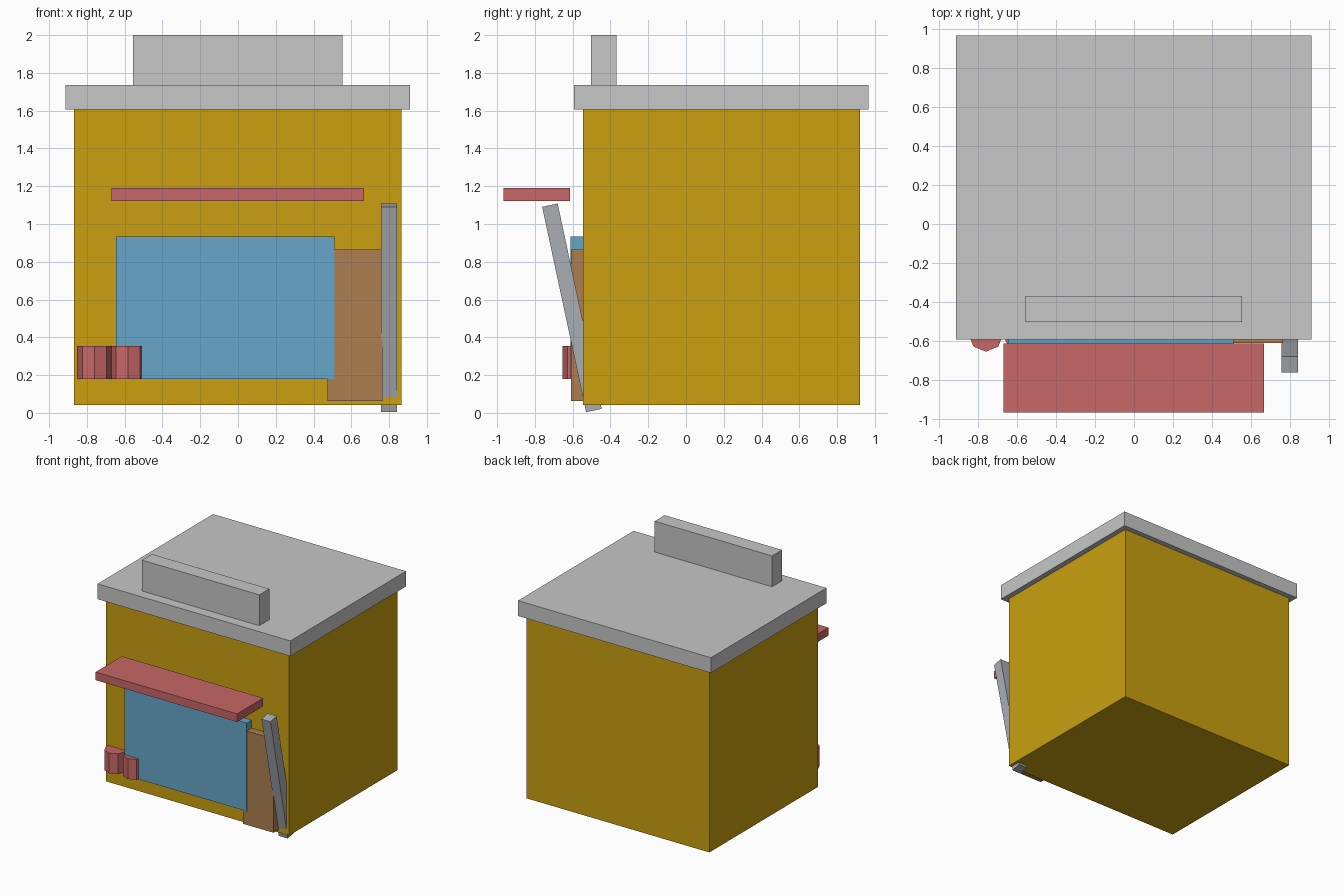
import bpy
import math

cube = bpy.data.objects.get("Cube")
if cube:
    bpy.data.objects.remove(cube, do_unlink=True)


def material(name, colour):
    mat = bpy.data.materials.new(name)
    mat.use_nodes = True
    mat.diffuse_color = (*colour, 1)
    bsdf = next(n for n in mat.node_tree.nodes if n.type == 'BSDF_PRINCIPLED')
    bsdf.inputs["Base Color"].default_value = (*colour, 1)
    return mat


yellow = material("mustard_yellow", (0.59, 0.35, 0.005))
light_grey = material("light_grey", (0.57, 0.57, 0.58))
red = material("soft_red", (0.58, 0.135, 0.135))
blue = material("glass_blue", (0.135, 0.38, 0.59))
brown = material("wood_brown", (0.42, 0.21, 0.08))
steel = material("steel_grey", (0.40, 0.42, 0.45))


def finish(name, mat):
    obj = bpy.context.object
    obj.name = obj.data.name = name
    obj.data.materials.append(mat)
    return obj


def box(name, mat, x, y, z):
    """Box spanning the given (low, high) range on each axis."""
    spans = (x, y, z)
    bpy.ops.mesh.primitive_cube_add(size=1, location=[(a + b) / 2 for a, b in spans])
    obj = finish(name, mat)
    obj.scale = [b - a for a, b in spans]
    return obj


# Building shell, overhanging roof slab and rooftop sign board
box("walls", yellow, (-0.867, 0.865), (-0.545, 0.922), (0.042, 1.605))
box("roof", light_grey, (-0.913, 0.911), (-0.593, 0.967), (1.605, 1.736))
box("sign_board", light_grey, (-0.556, 0.554), (-0.503, -0.369), (1.736, 2.0))

# Awning, shop window and door on the front
box("awning", red, (-0.67, 0.668), (-0.967, -0.613), (1.121, 1.19))
box("window", blue, (-0.647, 0.511), (-0.612, -0.52), (0.18, 0.933))
box("door", brown, (0.475, 0.764), (-0.61, -0.52), (0.063, 0.865))

# Pair of eight-sided pots by the window
for side, x in (("right", -0.76), ("middle", -0.582)):
    bpy.ops.mesh.primitive_cylinder_add(vertices=8, radius=0.09, depth=0.175,
                                        location=(x, -0.565, 0.267))
    finish("pot_" + side, red)

# Post leaning out from the wall
post = box("leaning_post", steel, (0.756, 0.841), (-0.646, -0.562), (0, 1.112))
post.location.z = 0.556
post.rotation_euler.x = math.radians(12.1)
